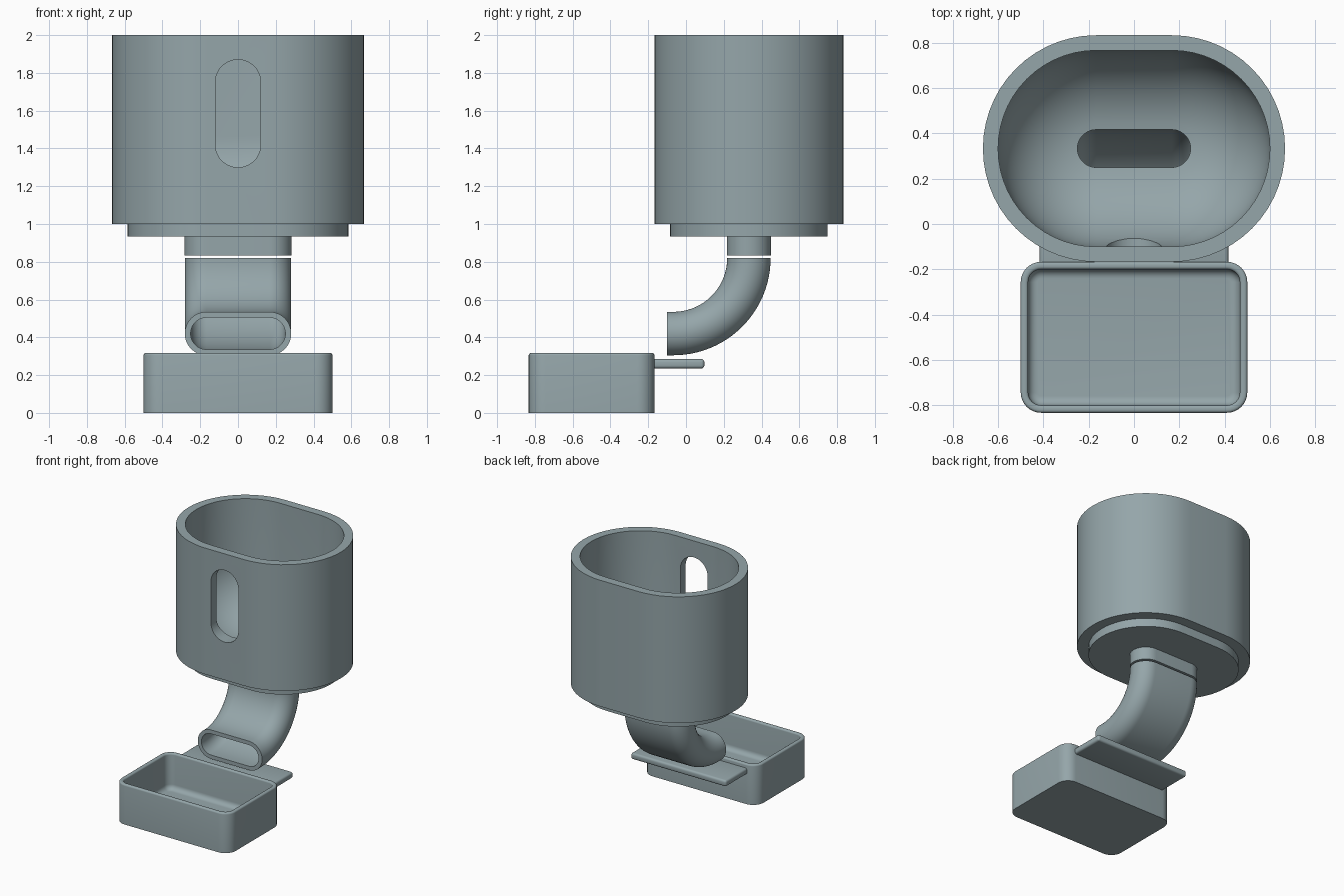
import bpy, bmesh, math
from mathutils import Vector

if "Cube" in bpy.data.objects:
    bpy.data.objects.remove(bpy.data.objects["Cube"])

grey = bpy.data.materials.new("blue_grey_plastic")
grey.diffuse_color = (0.30, 0.38, 0.40, 1)
grey.use_nodes = True
grey.node_tree.nodes["Principled BSDF"].inputs["Base Color"].default_value = grey.diffuse_color

HALF = 0.1667   # half length of the straight side shared by all oval sections
CY = 0.333      # centre line of the hopper


def finish(obj, angle=35):
    bpy.ops.object.select_all(action='DESELECT')
    obj.select_set(True)
    bpy.context.view_layer.objects.active = obj
    for mod in list(obj.modifiers):
        bpy.ops.object.modifier_apply(modifier=mod.name)
    bpy.ops.object.shade_smooth_by_angle(angle=math.radians(angle))


def bridge(name, rings, loop=False):
    """Skin a list of equal-length point rings; close into a loop or cap the ends."""
    bm = bmesh.new()
    vs = [[bm.verts.new(p) for p in ring] for ring in rings]
    n = len(vs[0])
    pairs = list(zip(vs, vs[1:])) + ([(vs[-1], vs[0])] if loop else [])
    for a, b in pairs:
        for i in range(n):
            j = (i + 1) % n
            bm.faces.new((a[i], a[j], b[j], b[i]))
    if not loop:
        bm.faces.new(vs[0])
        bm.faces.new(vs[-1])
    bmesh.ops.recalc_face_normals(bm, faces=bm.faces)
    mesh = bpy.data.meshes.new(name)
    bm.to_mesh(mesh)
    bm.free()
    mesh.materials.append(grey)
    obj = bpy.data.objects.new(name, mesh)
    bpy.context.collection.objects.link(obj)
    return obj


def oval(r, half=HALF, seg=28):
    """Stadium outline: two half circles joined by straight sides."""
    pts = []
    for side in (1, -1):
        for k in range(seg + 1):
            a = math.pi * k / seg - math.pi / 2
            pts.append((side * (half + r * math.cos(a)), side * r * math.sin(a)))
    return pts


def rounded_rect(hx, hy, r, seg=8):
    pts = []
    for q, (sx, sy) in enumerate(((1, 1), (-1, 1), (-1, -1), (1, -1))):
        for k in range(seg + 1):
            a = math.pi / 2 * (q + k / seg)
            pts.append((sx * (hx - r) + r * math.cos(a), sy * (hy - r) + r * math.sin(a)))
    return pts


def arc(cx, cz, r, a0, a1, n):
    return [(cx + r * math.cos(math.radians(a0 + (a1 - a0) * k / n)),
             cz + r * math.sin(math.radians(a0 + (a1 - a0) * k / n))) for k in range(n + 1)]


# Hopper with stepped base, outlet neck and bowl-shaped inside
profile = [(0.117, 0.833), (0.117, 0.933), (0.417, 0.933), (0.417, 1.0), (0.5, 1.0),
           (0.5, 2.0), (0.433, 2.0)]
profile += arc(0.033, 1.467, 0.4, 0, -82.8, 18)
profile += [(0.083, 0.833)]
hopper = bridge("hopper", [[(x, y + CY, z) for x, y in oval(r)] for r, z in profile], True)

# Oval window through the front wall
slot = [(y, x + 1.585) for x, y in oval(0.12, 0.165)]
cutter = bridge("window_cutter", [[(x, y, z) for x, z in slot] for y in (-0.4, 0.2)])
cutter.hide_render = True
cut = hopper.modifiers.new("window", 'BOOLEAN')
cut.operation = 'DIFFERENCE'
cut.solver = 'EXACT'
cut.object = cutter
finish(hopper)
bpy.data.objects.remove(cutter)

# Curved outlet pipe: hollow oval section swept through a quarter turn
bend_y, bend_z, bend_r = CY - 0.4, 0.82, 0.4
frames = []
for k in range(25):
    a = -math.pi / 2 * k / 24
    d = Vector((0, math.cos(a), math.sin(a)))
    frames.append((Vector((0, bend_y, bend_z)) + d * bend_r, d))
frames.append((Vector((0, -0.1, bend_z - bend_r)), Vector((0, 0, -1))))


def sweep(r):
    return [[c + Vector((x, 0, 0)) + d * y for x, y in oval(r)] for c, d in frames]


finish(bridge("outlet_pipe", sweep(0.115) + sweep(0.084)[::-1], True))

# Tray with rounded rim and filleted floor: (inset, height) profile
rim = 0.0125
profile = [(0, 0)] + arc(rim, 0.317 - rim, rim, 180, 90, 4)
profile += arc(0.033 - rim, 0.317 - rim, rim, 90, 0, 4)
profile += arc(0.033 + 0.04, 0.033 + 0.04, 0.04, 180, 270, 6)
rings = [[(x, y - 0.5, z) for x, y in rounded_rect(0.5 - d, 0.333 - d, 0.09 - d)]
         for d, z in profile]
finish(bridge("tray", rings))

# Mounting tab behind the tray
tab_ring = [(-0.417, -0.19), (0.417, -0.19), (0.417, 0.097), (-0.417, 0.097)]
tab = bridge("mounting_tab", [[(x, y, z) for x, y in tab_ring] for z in (0.235, 0.285)])
bevel = tab.modifiers.new("round_edges", 'BEVEL')
bevel.width = 0.016
bevel.segments = 4
finish(tab)
